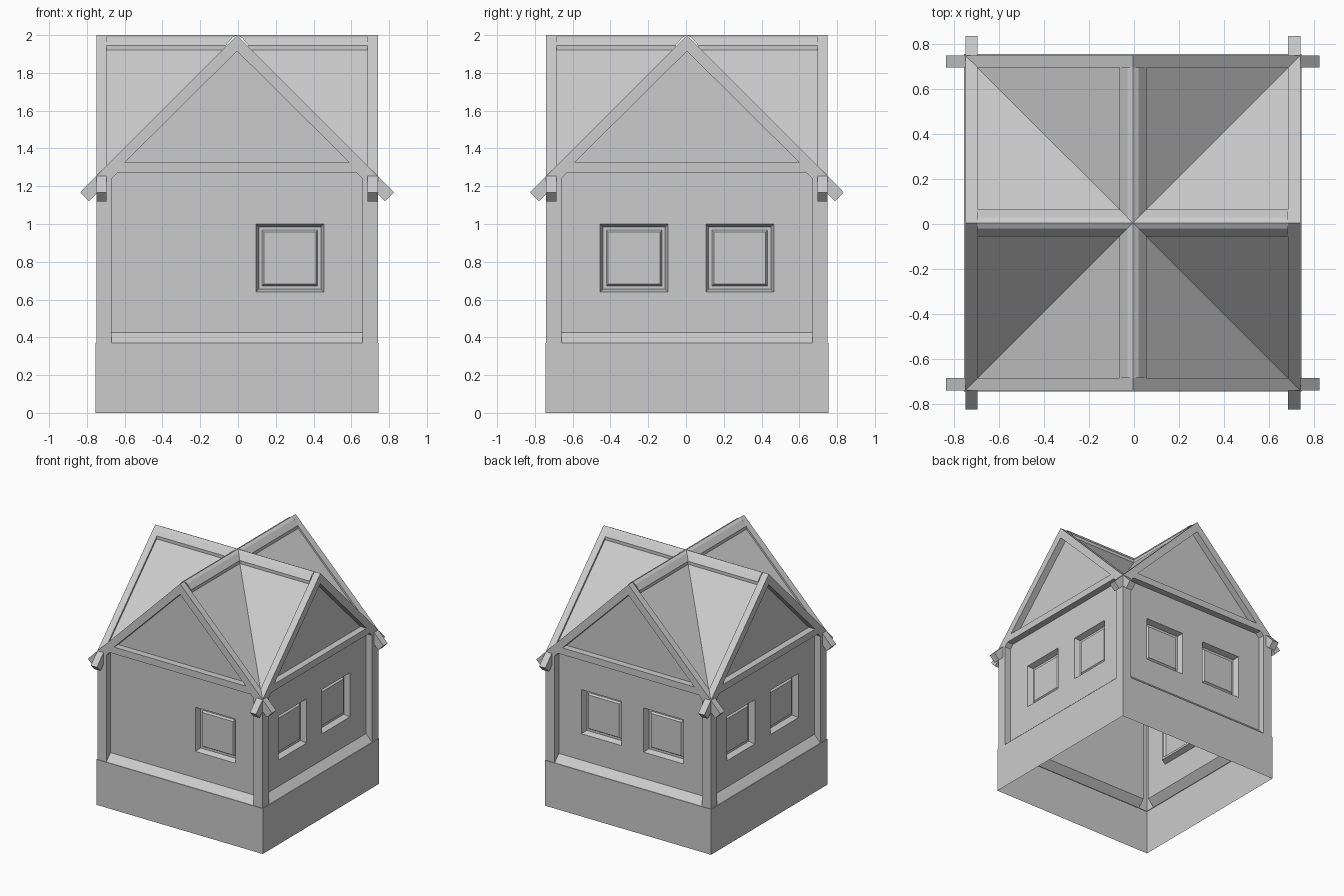
import bpy, bmesh
from math import pi
from mathutils import Matrix, Vector

if "Cube" in bpy.data.objects:
    bpy.data.objects.remove(bpy.data.objects["Cube"])

H = 0.745          # half width of the posts and gable frames
D = 0.69           # half width of the recessed walls
OFFSET = Vector((-0.005, 0.005, 0))


def face(bm, pts):
    uniq = []
    for p in pts:
        if p not in uniq:
            uniq.append(p)
    if len(uniq) > 2:
        bm.faces.new([bm.verts.new(p) for p in uniq])


def at(pts, y):
    return [(x, y, z) for x, z in pts]


def bridge(bm, a, b, closed=True):
    n = len(a)
    for i in range(n if closed else n - 1):
        j = (i + 1) % n
        face(bm, [a[i], a[j], b[j], b[i]])


def rect(cx, cz, r):
    return [(cx - r, cz - r), (cx - r, cz + r), (cx + r, cz + r), (cx + r, cz - r)]


def finish(name, bm):
    bmesh.ops.remove_doubles(bm, verts=bm.verts, dist=0.0002)
    bmesh.ops.recalc_face_normals(bm, faces=bm.faces)
    me = bpy.data.meshes.new(name)
    bm.to_mesh(me)
    bm.free()
    ob = bpy.data.objects.new(name, me)
    ob.location = OFFSET
    bpy.context.collection.objects.link(ob)


def four_sides(name, build):
    # each builder makes the front side; it is repeated around z
    bm = bmesh.new()
    for k in range(4):
        old = set(bm.verts)
        build(bm, k)
        new = [v for v in bm.verts if v not in old]
        bmesh.ops.rotate(bm, verts=new, cent=(0, 0, 0), matrix=Matrix.Rotation(k * pi / 2, 3, 'Z'))
    finish(name, bm)


def base(bm, k):
    b = 0.75
    bridge(bm, [(-b, -b, 0), (b, -b, 0)], [(-b, -b, .37), (b, -b, .37)], False)
    bridge(bm, [(-b, -b, .37), (b, -b, .37)], [(-H, -H, .37), (H, -H, .37)], False)


def wall(bm, k):
    o1, o2, b1, b2 = (-H, 2 - H), (H, 2 - H), (-.62, 1.297), (.62, 1.297)
    # gable frame and its recessed triangle
    outer = [o1, (-.025, 1.975), (0, 2), (.025, 1.975), o2, b2, b1]
    i1, ia, i2 = (-.595, 1.325), (0, 1.915), (.595, 1.325)
    inner = [i1, ia, ia, ia, i2, i2, i1]
    bridge(bm, at(outer, -H), at(inner, -H))
    tri = [i1, ia, i2]
    bridge(bm, at(tri, -H), at(tri, -D))
    face(bm, at(tri, -D))
    # posts and beam around the wall opening
    outer = [(-H, .37), o1, b1, b2, o2, (H, .37)]
    top = [(-.665, 1.24), (-.635, 1.27), (.635, 1.27), (.665, 1.24)]
    inner = [(-.665, .37)] + top + [(.665, .37)]
    back = [(-.665, .425)] + top + [(.665, .425)]
    bridge(bm, at(outer, -H), at(inner, -H), False)
    bridge(bm, at(inner, -H), at(back, -D))
    # wall with window holes
    holes = [rect(cx, .82, .18) for cx in ([.28] if k == 0 else [-.28, .28])]
    edges = []
    for loop in [back] + holes:
        vs = [bm.verts.new(p) for p in at(loop, -D)]
        edges += [bm.edges.new((vs[i - 1], vs[i])) for i in range(len(vs))]
    bmesh.ops.triangle_fill(bm, use_beauty=True, edges=edges, normal=(0, -1, 0))
    # window reveals, frames and panes
    for h in holes:
        cx = (h[0][0] + h[2][0]) / 2
        rings = [at(h, -D)] + [at(rect(cx, .82, r), y) for r, y in ((.165, -.645), (.147, -.645), (.137, -.66))]
        for a, b in zip(rings, rings[1:]):
            bridge(bm, a, b)
        face(bm, rings[-1])


def roof(bm, k):
    for s in (-1, 1):
        cap = [(0, 2), (.025, 1.975 + .012), (.06, 1.945), (.06, 1.92)]
        # rounded ridge up to the crossing
        bridge(bm, [(s * x, -D, z) for x, z in cap], [(s * x, -x, z) for x, z in cap], False)
        # roof slope between ridge and valley
        face(bm, [(s * .06, -D, 1.92), (s * .06, -.06, 1.92), (s * D, -D, 1.98 - D)])
        # raised verge along the gable
        a = [(0, -H, 2), (s * .025, -H, 1.975), (s * H, -H, 2 - H)]
        b = [(0, -D, 2), (s * .025, -D, 1.975), (s * D, -D, 2 - D)]
        bridge(bm, a, b, False)
        face(bm, [(s * .06, -D, 1.94), b[2], (s * D, -D, 1.98 - D), (s * .06, -D, 1.92)])


def rafter_tails(bm, k):
    for s in (-1, 1):
        prof = [(s * x, z) for x, z in ((H, 1.255), (.83, 1.168), (.783, 1.12), (H, 1.158))]
        bridge(bm, at(prof, -H), at(prof, -D))
        face(bm, at(prof, -H))
        face(bm, at(prof, -D))


four_sides("base_plinth", base)
four_sides("walls_and_windows", wall)
four_sides("cross_gable_roof", roof)
four_sides("rafter_tails", rafter_tails)
